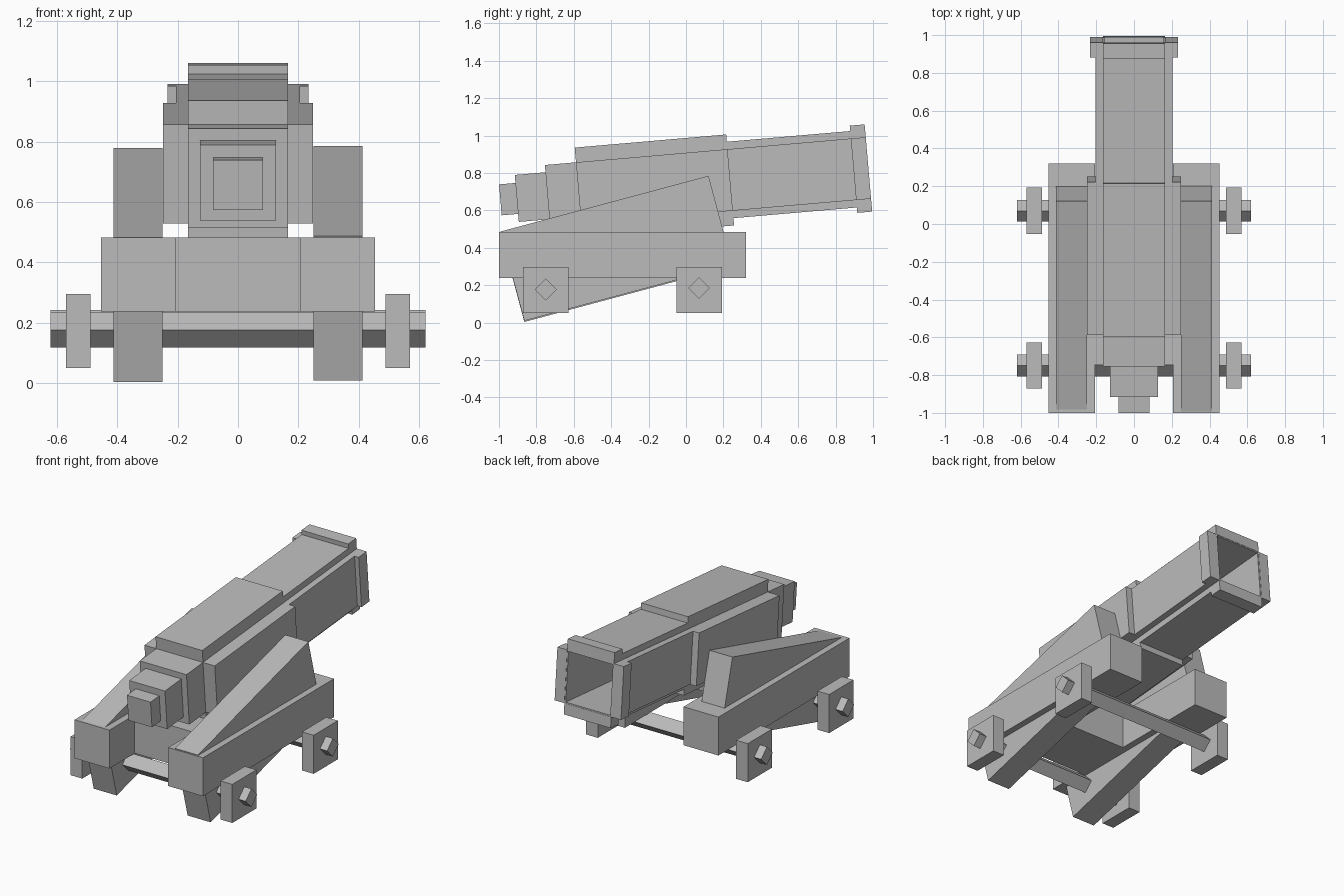
import bpy, bmesh, math
from mathutils import Matrix, Vector

cube = bpy.data.objects.get("Cube")
if cube:
    bpy.data.objects.remove(cube, do_unlink=True)

grey = bpy.data.materials.new("plain_grey")
grey.use_nodes = True
tone = (0.5, 0.5, 0.5, 1)
grey.diffuse_color = tone
grey.node_tree.nodes["Principled BSDF"].inputs["Base Color"].default_value = tone


def boxes(name, extents, frame=Matrix()):
    """One object from boxes given as (x range, y range, z range) in a local frame."""
    bm = bmesh.new()
    for ranges in extents:
        centre = Vector([(a + b) / 2 for a, b in ranges])
        size = [b - a for a, b in ranges]
        bmesh.ops.create_cube(bm, size=1, matrix=Matrix.Translation(centre) @ Matrix.Diagonal((*size, 1)))
    mesh = bpy.data.meshes.new(name)
    bm.to_mesh(mesh)
    bm.free()
    mesh.materials.append(grey)
    obj = bpy.data.objects.new(name, mesh)
    bpy.context.collection.objects.link(obj)
    obj.matrix_world = frame
    return obj


def tilted(y, z, degrees):
    return Matrix.Translation((0, y, z)) @ Matrix.Rotation(math.radians(degrees), 4, "X")


def sym(half):
    return (-half, half)


def four_plates(start, end, inner, outer, half):
    """Top, bottom and side plates around a square bore, with notched corners."""
    run = (start, end)
    parts = []
    for lo, hi in ((inner, outer), (-outer, -inner)):
        parts += [(sym(half), run, (lo, hi)), ((lo, hi), run, sym(half))]
    return parts


# Carriage: side rails, sloping cheeks and the bed between them
for side, label in ((1, "left"), (-1, "right")):
    rail = sorted((side * 0.207, side * 0.453))
    cheek = sorted((side * 0.25, side * 0.412))
    boxes(label + "_rail", [(rail, (-1, 0.32), (0.238, 0.483))])
    boxes(label + "_cheek", [(cheek, sym(0.576), sym(0.247))],
          tilted(-0.372, 0.394 + side * 0.003, 15))
boxes("bed", [(sym(0.207), (-0.745, -0.35), (0.238, 0.483))])

# Axles turned on edge, with square wheels
for y, z, label in ((-0.75, 0.177, "front"), (0.07, 0.185, "back")):
    boxes(label + "_axle", [(sym(0.62), sym(0.041), sym(0.041))], tilted(y, z, 45))
    for side, hand in ((1, "left"), (-1, "right")):
        span = sorted((side * 0.488, side * 0.57))
        boxes(f"{label}_{hand}_wheel", [(span, (y - 0.122, y + 0.122), (0.05, 0.296))])

# Barrel, raised five degrees
barrel = tilted(0.236, 0.7625, 4.95)
boxes("barrel_body", [(sym(0.165), (-0.813, 0), sym(0.244)),
                      (sym(0.248), (-0.813, 0), sym(0.165))], barrel)
boxes("barrel_tube", four_plates(0, 0.74, 0.157, 0.205, 0.165), barrel)
boxes("muzzle_ring", four_plates(0.662, 0.742, 0.165, 0.234, 0.165), barrel)

# Stepped breech
for name, start, end, half in (("breech_base", -0.98, -0.813, 0.165),
                               ("breech_step", -1.145, -0.98, 0.126),
                               ("breech_knob", -1.233, -1.145, 0.083)):
    boxes(name, [(sym(half), (start, end), sym(half))], barrel)
